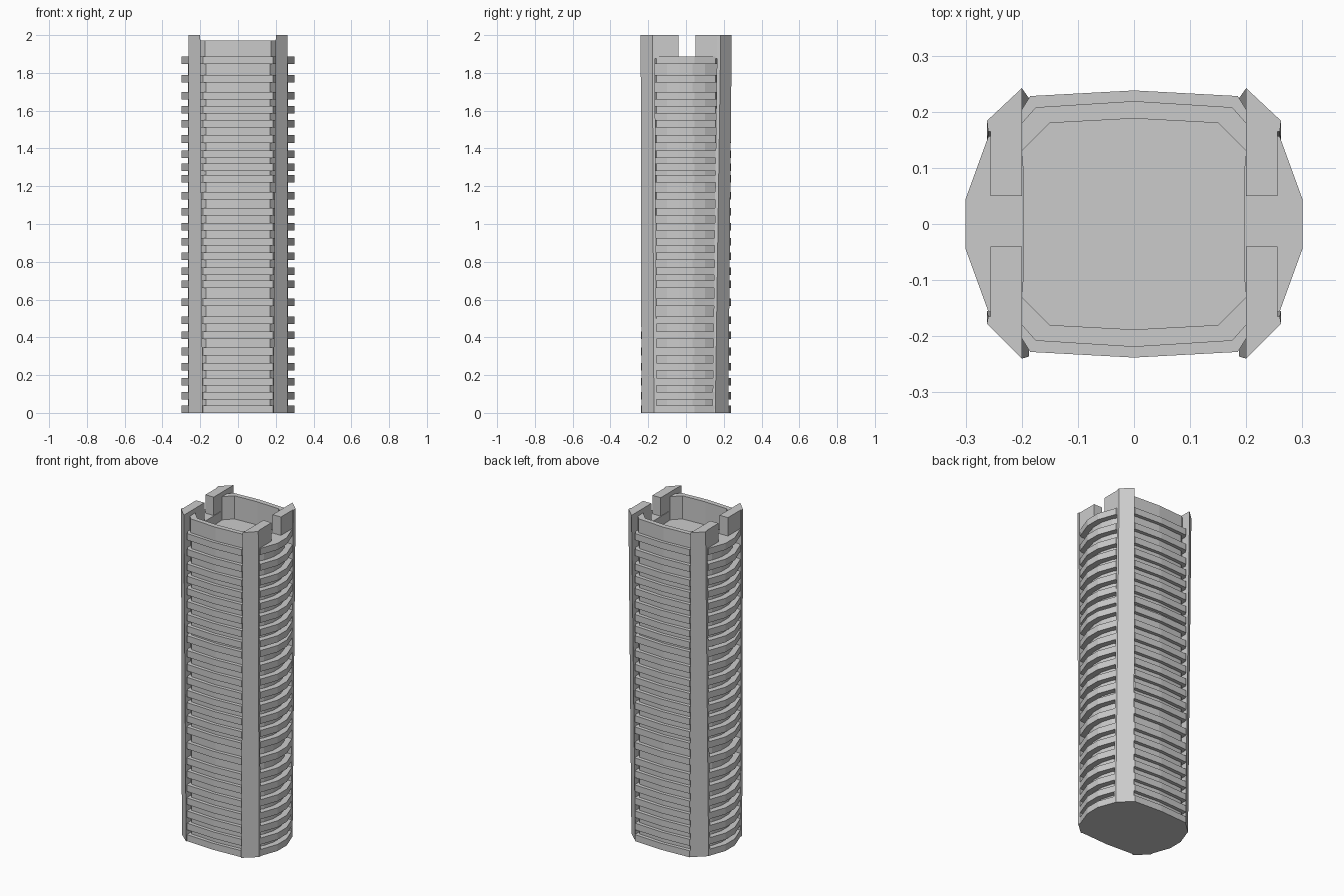
import bpy, bmesh

if "Cube" in bpy.data.objects:
    bpy.data.objects.remove(bpy.data.objects["Cube"])


def full(q):
    """Mirror a quarter outline (starting on x = 0) into a closed outline."""
    right = q + [(x, -y) for x, y in reversed(q)]
    return right + [(-x, y) for x, y in reversed(right) if x > 0]


def prism(bm, low, high, z0, z1):
    """Solid between two outlines with equal point counts."""
    a = [bm.verts.new((x, y, z0)) for x, y in low]
    b = [bm.verts.new((x, y, z1)) for x, y in high]
    n = len(a)
    bm.faces.new(a[::-1])
    bm.faces.new(b)
    for i in range(n):
        j = (i + 1) % n
        bm.faces.new((a[i], a[j], b[j], b[i]))


def ring(bm, outer, inner, z0, z1):
    """Hollow band between two matching outlines."""
    loops = [[bm.verts.new((x, y, z)) for x, y in o]
             for o, z in ((outer, z0), (outer, z1), (inner, z1), (inner, z0))]
    n = len(outer)
    for k in range(4):
        p, q = loops[k], loops[(k + 1) % 4]
        for i in range(n):
            j = (i + 1) % n
            bm.faces.new((p[i], p[j], q[j], q[i]))


def finish(bm, name, mirror=False):
    bmesh.ops.recalc_face_normals(bm, faces=bm.faces)
    me = bpy.data.meshes.new(name)
    bm.to_mesh(me)
    bm.free()
    ob = bpy.data.objects.new(name, me)
    bpy.context.collection.objects.link(ob)
    if mirror:
        ob.modifiers.new("mirror", "MIRROR").use_axis[0] = True
    return ob


SLAB = full([(0, .238), (.185, .228), (.215, .18), (.26, .155), (.30, .045)])
CORE = full([(0, .218), (.17, .206), (.2, .175), (.245, .10), (.264, .035)])
WELL = full([(0, .188), (.15, .18), (.2, .13), (.197, .10), (.197, .045)])
FLOOR, DECK = 1.83, 1.887

# core with a sunken roof well
bm = bmesh.new()
prism(bm, CORE, CORE, 0.005, FLOOR)
finish(bm, "tower_core")
bm = bmesh.new()
ring(bm, CORE, WELL, FLOOR, DECK - .002)
finish(bm, "roof_well_wall")

# projecting floor slabs
levels = [.02, .09, .165, .245, .325, .41, .49, .585, .68, .75, .83, .905,
          .985, 1.065, 1.15, 1.24, 1.30, 1.37, 1.45, 1.53, 1.605, 1.68, 1.77]
bm = bmesh.new()
for z in levels:
    prism(bm, SLAB, SLAB, z - .02, z + .02)
ring(bm, SLAB, WELL, DECK - .04, DECK)
finish(bm, "floor_slabs")

# corner piers, slightly leaning
front_low = [(.187, -.165), (.187, -.236), (.262, -.17), (.262, -.155)]
front_high = [(.2, -.165), (.2, -.24), (.262, -.178), (.26, -.165)]
back_low = [(.187, .145), (.187, .224), (.262, .155), (.262, .14)]
back_high = [(.2, .165), (.2, .242), (.262, .184), (.26, .165)]
for name, lo, hi in (("front_piers", front_low, front_high),
                     ("back_piers", back_low, back_high)):
    bm = bmesh.new()
    prism(bm, lo, hi, 0, 2)
    finish(bm, name, True)

# side parapets with a central notch
bm = bmesh.new()
for y0, y1 in ((-.17, -.04), (.05, .17)):
    o = [(.2, y0), (.256, y0), (.256, y1), (.2, y1)]
    prism(bm, o, o, DECK - .01, 2)
finish(bm, "side_parapets", True)

# front and back parapets
bm = bmesh.new()
for s in (1, -1):
    arc = [(-.2, .18), (-.175, .208), (0, .219), (.175, .208), (.2, .18),
           (.2, .13), (.15, .18), (0, .188), (-.15, .18), (-.2, .13)]
    o = [(x, s * y) for x, y in arc]
    prism(bm, o, o, DECK - .005, 1.972)
finish(bm, "end_parapets")
